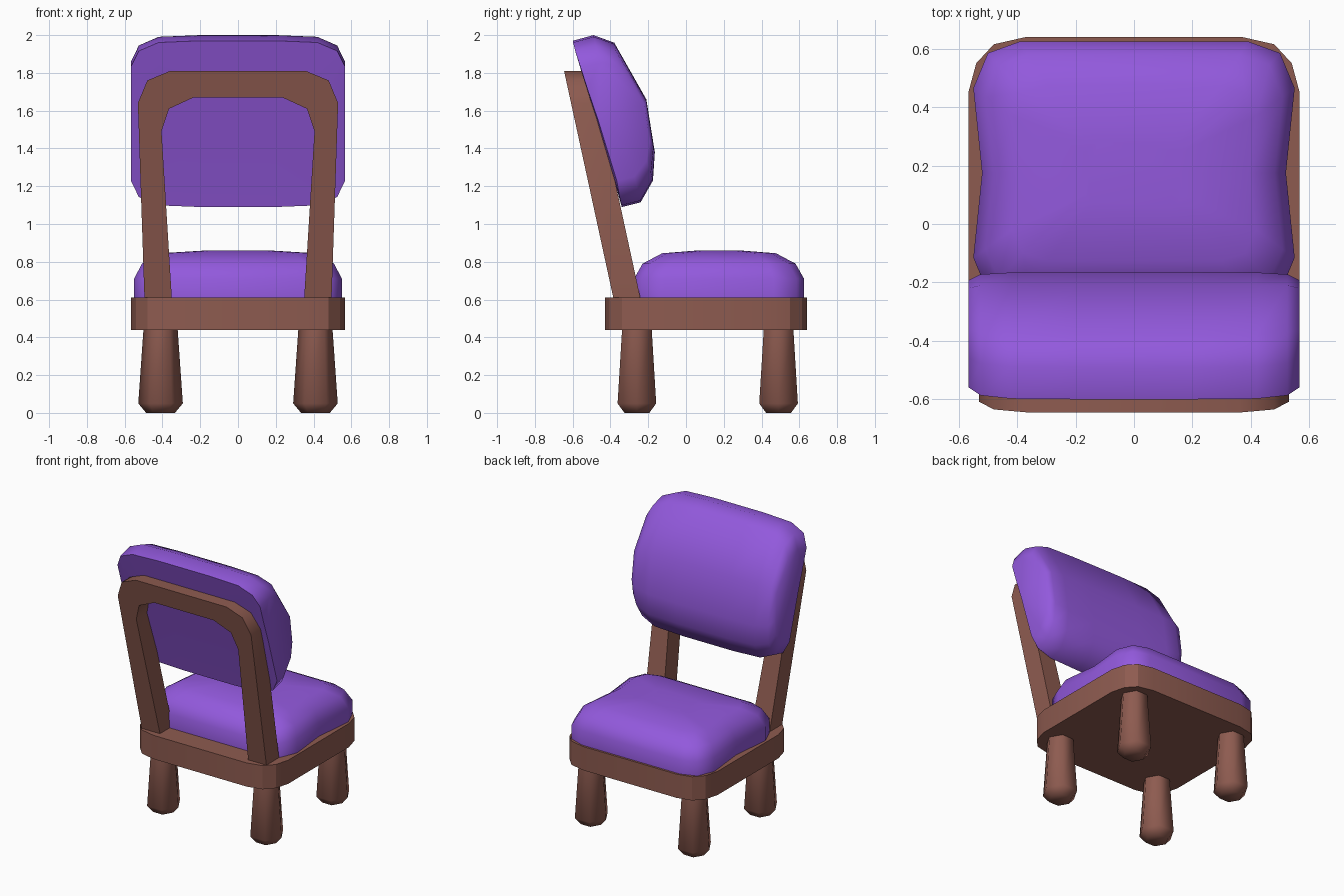
import bpy, bmesh, math

if "Cube" in bpy.data.objects:
    bpy.data.objects.remove(bpy.data.objects["Cube"])


def material(name, rgb):
    m = bpy.data.materials.new(name)
    m.diffuse_color = (*rgb, 1)
    m.use_nodes = True
    m.node_tree.nodes["Principled BSDF"].inputs["Base Color"].default_value = m.diffuse_color
    return m


WOOD = material("brown wood", (0.27, 0.105, 0.08))
FABRIC = material("purple fabric", (0.29, 0.10, 0.72))


def loft(name, rings, mat, angle):
    """Skin a list of equal-length point rings and cap both ends."""
    bm = bmesh.new()
    vs = [[bm.verts.new(p) for p in r] for r in rings]
    n = len(rings[0])
    for a, b in zip(vs, vs[1:]):
        for i in range(n):
            j = (i + 1) % n
            bm.faces.new((a[i], a[j], b[j], b[i]))
    bm.faces.new(vs[0])
    bm.faces.new(vs[-1])
    bmesh.ops.recalc_face_normals(bm, faces=bm.faces)
    me = bpy.data.meshes.new(name)
    bm.to_mesh(me)
    bm.free()
    me.materials.append(mat)
    ob = bpy.data.objects.new(name, me)
    bpy.context.collection.objects.link(ob)
    bpy.ops.object.select_all(action='DESELECT')
    ob.select_set(True)
    bpy.context.view_layer.objects.active = ob
    bpy.ops.object.shade_smooth_by_angle(angle=math.radians(angle))
    return ob


def four_way(quarter):
    """Mirror a corner (running from the y end to the x side) into a loop."""
    right = quarter + [(x, -y) for x, y in reversed(quarter) if y > 0]
    return right + [(-x, y) for x, y in reversed(right)]


# Seat base: slab with rounded corners
corner = four_way([(0.37, 0.535), (0.48, 0.51), (0.54, 0.445), (0.567, 0.345)])
loft("seat_base", [[(x, y + 0.105, z) for x, y in corner] for z in (0.44, 0.61)], WOOD, 20)

# Seat cushion: puffed top, sides slightly pinched in the middle
pad = four_way([(0.39, 0.45), (0.50, 0.41), (0.55, 0.29), (0.52, 0.0)])
levels = [(0.60, 1, 1), (0.71, 1, 1), (0.79, 0.925, 0.90), (0.845, 0.76, 0.67), (0.86, 0.3, 0.25)]
loft("seat_cushion", [[(x * sx, y * sy + 0.175, z) for x, y in pad] for z, sx, sy in levels],
     FABRIC, 60)

# Backrest cushion: leaning side profile (y, z), shortened towards both ends
profile = [(-0.60, 1.97), (-0.49, 2.0), (-0.38, 1.96), (-0.21, 1.66), (-0.165, 1.38),
           (-0.175, 1.23), (-0.24, 1.115), (-0.34, 1.09), (-0.475, 1.56), (-0.55, 1.80)]
half = [(0.2, 1, 1), (0.42, 0.98, 1), (0.525, 0.88, 0.99), (0.567, 0.69, 0.92)]
stations = [(-x, s, t) for x, s, t in reversed(half)] + half
uy, uz = -0.22, 0.9755
rings = []
for x, s, t in stations:
    ring = []
    for y, z in profile:
        dy, dz = y + 0.38, z - 1.545
        a, b = (dy * uy + dz * uz) * s, (dy * uz - dz * uy) * t
        ring.append((x, -0.38 + a * uy + b * uz, 1.545 + a * uz - b * uy))
    rings.append(ring)
loft("backrest_cushion", rings, FABRIC, 60)

# Back frame: leaning arch with outer and inner outlines (x, z)
outer = [(0.495, 0.60), (0.53, 1.64), (0.48, 1.76), (0.36, 1.81)]
inner = [(0.35, 0.60), (0.405, 1.49), (0.365, 1.61), (0.235, 1.67)]


def lean(x, z, front):
    return (x, -0.385 - 0.217 * (z - 0.61) + 0.143 * front, z)


arch = list(zip(outer, inner))
arch += [((-o[0], o[1]), (-i[0], i[1])) for o, i in reversed(arch)]
loft("back_frame", [[lean(*o, 0), lean(*o, 1), lean(*i, 1), lean(*i, 0)] for o, i in arch],
     WOOD, 50)

# Legs: six-sided, flaring towards a chamfered foot
for side, sx in (("left", -1), ("right", 1)):
    for end, cy in (("back", -0.26), ("front", 0.49)):
        loft(f"{end}_{side}_leg",
             [[(sx * 0.41 + r * math.cos(k * math.pi / 3), cy + r * math.sin(k * math.pi / 3), z)
               for k in range(6)] for z, r in ((0, 0.076), (0.05, 0.118), (0.45, 0.09))],
             WOOD, 61)
